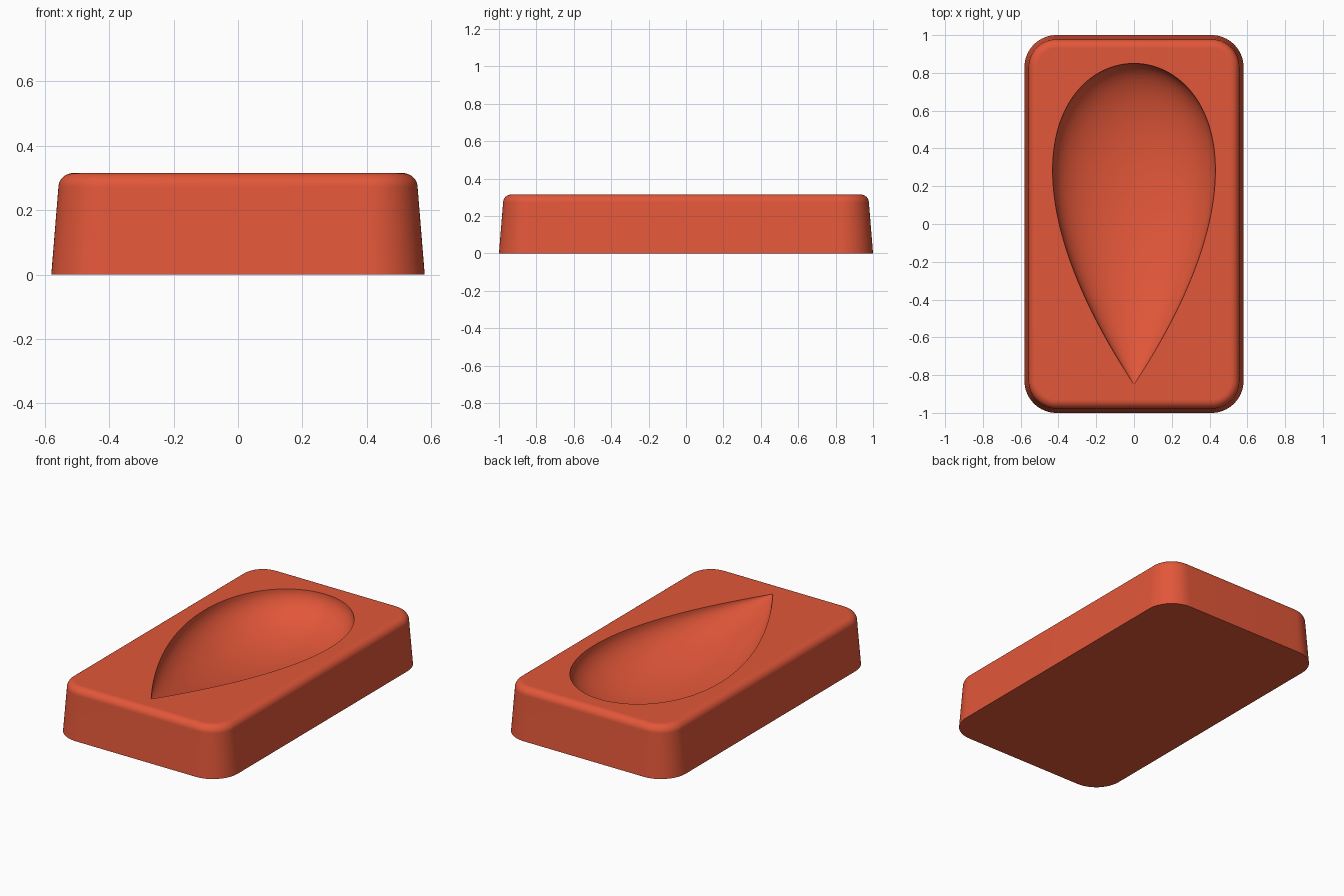
import bpy, bmesh
from math import sin, cos, pi, radians

cube = bpy.data.objects.get("Cube")
if cube:
    bpy.data.objects.remove(cube, do_unlink=True)

HALF_X, HALF_Y, TOP = 0.58, 1.0, 0.315
CORNER, FILLET, DRAFT = 0.17, 0.045, 0.022
DEPTH = 0.52   # cavity depth as a share of its half width

red = bpy.data.materials.new("coral red")
red.use_nodes = True
red.diffuse_color = (0.76, 0.095, 0.041, 1)
red.node_tree.nodes["Principled BSDF"].inputs["Base Color"].default_value = red.diffuse_color


def make_object(name, bm):
    bmesh.ops.recalc_face_normals(bm, faces=bm.faces)
    mesh = bpy.data.meshes.new(name)
    bm.to_mesh(mesh)
    bm.free()
    mesh.materials.append(red)
    obj = bpy.data.objects.new(name, mesh)
    bpy.context.collection.objects.link(obj)
    return obj


def bridge(bm, a, b):
    for i in range(len(a)):
        j = (i + 1) % len(a)
        bm.faces.new((a[i], a[j], b[j], b[i]))


def rounded_ring(bm, inset, z, steps=16):
    r = CORNER - inset
    cx, cy = HALF_X - CORNER, HALF_Y - CORNER
    ring = []
    for q, (sx, sy) in enumerate([(1, 1), (-1, 1), (-1, -1), (1, -1)]):
        for k in range(steps + 1):
            a = (q + k / steps) * pi / 2
            ring.append(bm.verts.new((sx * cx + r * cos(a), sy * cy + r * sin(a), z)))
    return ring


# Block: tapered sides, rounded corners, filleted top edge
bm = bmesh.new()
profile = [(0, 0)]
for k in range(13):
    a = k / 12 * pi / 2
    profile.append((DRAFT + FILLET * (1 - cos(a)), TOP - FILLET + FILLET * sin(a)))
rings = [rounded_ring(bm, inset, z) for inset, z in profile]
for a, b in zip(rings, rings[1:]):
    bridge(bm, a, b)
bm.faces.new(rings[0])
bm.faces.new(rings[-1])
block = make_object("teardrop_mould_block", bm)

# Cutter: flattened teardrop of revolution, pointed at the front
bm = bmesh.new()
STEPS, SEGMENTS, LENGTH, WIDTH = 96, 64, 0.85, 0.56
rings = []
for i in range(1, STEPS):
    t = pi * i / STEPS
    r = WIDTH * sin(t) * sin(t / 2)
    rings.append([bm.verts.new((r * cos(2 * pi * s / SEGMENTS), -LENGTH * cos(t),
                                TOP + DEPTH * r * sin(2 * pi * s / SEGMENTS)))
                  for s in range(SEGMENTS)])
for a, b in zip(rings, rings[1:]):
    bridge(bm, a, b)
for ring, y in ((rings[0], -LENGTH), (rings[-1], LENGTH)):
    tip = bm.verts.new((0, y, TOP))
    for s in range(SEGMENTS):
        bm.faces.new((ring[s], ring[(s + 1) % SEGMENTS], tip))
cutter = make_object("cavity_cutter", bm)

# Carve the cavity, then discard the cutter
cut = block.modifiers.new("cavity", "BOOLEAN")
cut.operation, cut.solver, cut.object = "DIFFERENCE", "EXACT", cutter
bpy.context.view_layer.objects.active = block
bpy.ops.object.select_all(action="DESELECT")
block.select_set(True)
bpy.ops.object.modifier_apply(modifier=cut.name)
bpy.data.objects.remove(cutter, do_unlink=True)
bpy.ops.object.shade_smooth_by_angle(angle=radians(30))

# Keep the flat top and base crisp
for face in block.data.polygons:
    if abs(face.normal.z) > 0.9999 and (face.center.z < 0.001 or face.center.z > TOP - 0.0005):
        face.use_smooth = False
